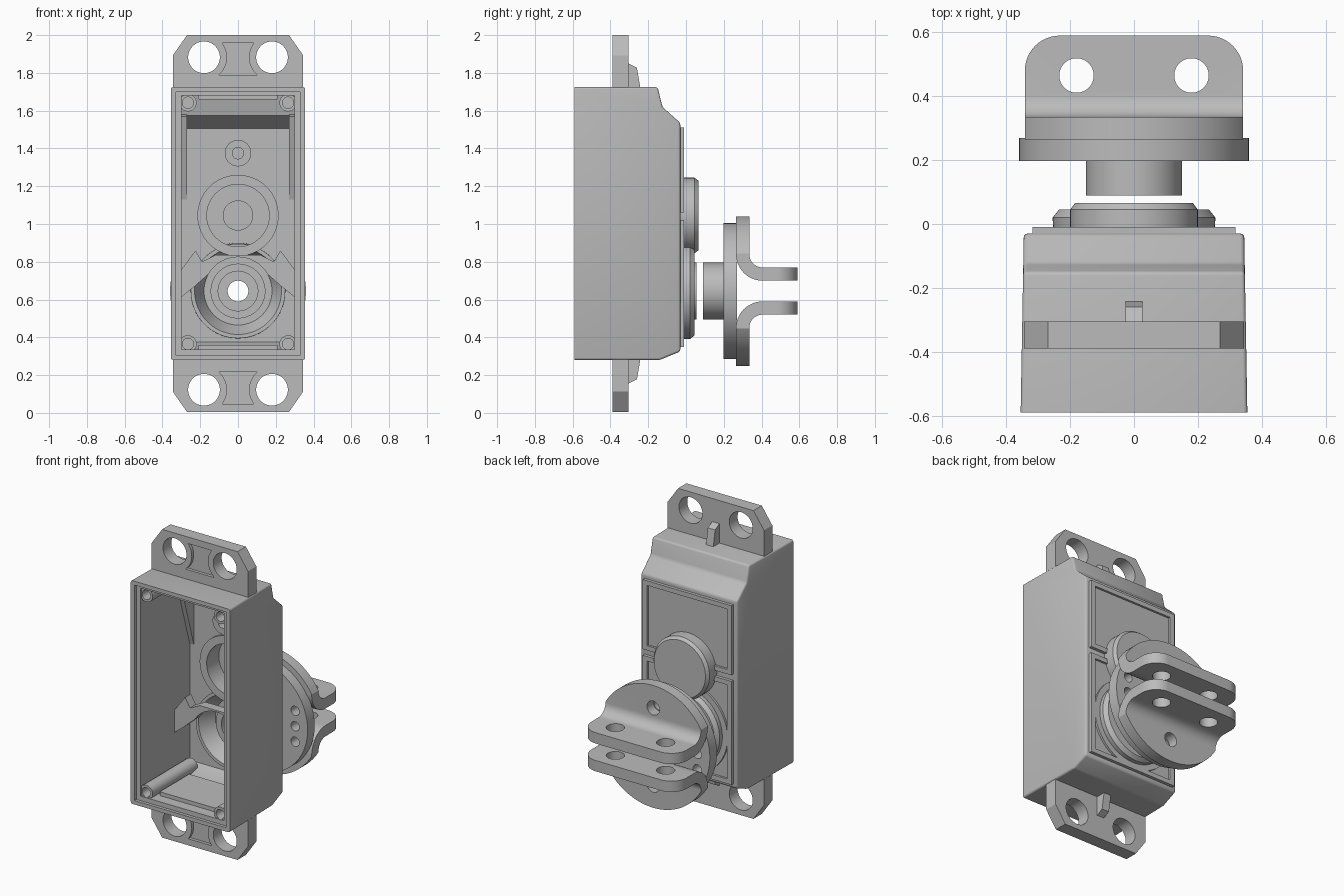
import bpy, bmesh
from math import sin, cos, pi, radians

cube = bpy.data.objects.get("Cube")
if cube:
    bpy.data.objects.remove(cube, do_unlink=True)

grey = bpy.data.materials.new("plain_grey")
grey.use_nodes = True
grey.diffuse_color = (0.5, 0.5, 0.5, 1)
grey.node_tree.nodes["Principled BSDF"].inputs["Base Color"].default_value = (0.5, 0.5, 0.5, 1)

HORN_Z, KNOB_Z, MID_Z = 0.645, 1.045, 1.0025


def finish(name, bm):
    bmesh.ops.remove_doubles(bm, verts=bm.verts, dist=1e-5)
    bmesh.ops.recalc_face_normals(bm, faces=bm.faces)
    me = bpy.data.meshes.new(name)
    bm.to_mesh(me)
    bm.free()
    me.materials.append(grey)
    ob = bpy.data.objects.new(name, me)
    bpy.context.collection.objects.link(ob)
    return ob


def prism(name, axis, pts, a, b):
    """Extrude a 2D outline from a to b along an axis."""
    place = {"x": lambda p, t: (t, p[0], p[1]),
             "y": lambda p, t: (p[0], t, p[1]),
             "z": lambda p, t: (p[0], p[1], t)}[axis]
    bm = bmesh.new()
    low, high = ([bm.verts.new(place(p, t)) for p in pts] for t in (a, b))
    bm.faces.new(low)
    bm.faces.new(high)
    for i in range(len(pts)):
        bm.faces.new((low[i - 1], low[i], high[i], high[i - 1]))
    return finish(name, bm)


def lathe(name, profile, x, z, n=64):
    """Turn a closed (radius, y) profile about an axis along y."""
    bm = bmesh.new()
    rings = [[bm.verts.new((x + r * cos(2 * pi * k / n), y, z + r * sin(2 * pi * k / n)))
              for r, y in profile] for k in range(n)]
    for k in range(n):
        a, b = rings[k - 1], rings[k]
        for j in range(len(profile)):
            bm.faces.new((a[j - 1], a[j], b[j], b[j - 1]))
    bmesh.ops.dissolve_degenerate(bm, dist=1e-6, edges=bm.edges)
    return finish(name, bm)


def arc(cx, cy, r, start, end, n=12):
    return [(cx + r * cos(radians(start + (end - start) * i / n)),
             cy + r * sin(radians(start + (end - start) * i / n))) for i in range(n + 1)]


def circle(cx, cy, r, n=48):
    return arc(cx, cy, r, 0, 360, n)[:-1]


def rect(x, z0, z1):
    return [(-x, z0), (x, z0), (x, z1), (-x, z1)]


def cut(ob, cutter, op="DIFFERENCE"):
    mod = ob.modifiers.new("cut", "BOOLEAN")
    mod.operation, mod.object, mod.solver = op, cutter, "EXACT"
    bpy.context.view_layer.objects.active = ob
    bpy.ops.object.modifier_apply(modifier=mod.name)
    bpy.data.objects.remove(cutter, do_unlink=True)


def drill(ob, axis, x, y, r, a, b):
    cut(ob, prism("cutter", axis, circle(x, y, r), a, b))


# Hollow case, slightly tapered and softened towards the back
case = prism("case", "x", [(-0.59, 0.28), (-0.14, 0.28), (-0.03, 0.325), (-0.03, 1.535),
                           (-0.125, 1.62), (-0.15, 1.725), (-0.59, 1.725)], -0.355, 0.355)
for v in case.data.vertices:
    v.co.x *= 1 - 0.05 * (v.co.y + 0.59)
bm = bmesh.new()
bm.from_mesh(case.data)
soft = [e for e in bm.edges if max(v.co.y for v in e.verts) > -0.2]
bmesh.ops.bevel(bm, geom=soft, offset=0.012, segments=3, profile=0.5, affect="EDGES")
bm.to_mesh(case.data)
bm.free()
cut(case, prism("cutter", "x", [(-0.7, 0.335), (-0.16, 0.335), (-0.065, 0.375), (-0.065, 1.505),
                                (-0.165, 1.575), (-0.19, 1.68), (-0.7, 1.68)], -0.3, 0.3))
cut(case, prism("cutter", "y", rect(0.328, 0.305, 1.7), -0.7, -0.57))

# Raised back panels with recessed fields
panels = []
for name, z0, z1 in (("upper_back_panel", 1.06, 1.51), ("lower_back_panel", 0.35, 1.02)):
    panel = prism(name, "y", rect(0.318, z0, z1), -0.035, -0.01)
    field = prism("cutter", "y", rect(0.285, z0 + 0.03, z1 - 0.03), -0.024, 0.1)
    drill(field, "y", 0, HORN_Z, 0.29, -0.2, 0.2)
    cut(panel, field)
    panels.append(panel)
for part in [case] + panels:
    drill(part, "y", 0, KNOB_Z, 0.18, -0.2, 0.2)
    drill(part, "y", 0, HORN_Z, 0.235, -0.2, 0.2)

# Round knob housing and shaft bearing in the back wall
lathe("gear_housing", [(0.165, -0.085), (0.215, -0.085), (0.215, -0.03), (0.2, -0.03),
                       (0.2, 0.045), (0.185, 0.065), (0, 0.065), (0, 0), (0.08, 0),
                       (0.08, 0.04), (0.165, 0.04)], 0, KNOB_Z)
lathe("shaft_bearing", [(0.23, -0.075), (0.25, -0.075), (0.255, 0.02), (0.235, 0.045),
                        (0.15, 0.045), (0.15, 0.055), (0.105, 0.055), (0.105, -0.02),
                        (0.145, -0.02), (0.145, 0.025), (0.18, 0.025)], 0, HORN_Z)

# Gear cover arch inside the case
right_wing = [(0.31, -0.04), (0.31, 0.1), (0.225, 0.215), (0.19, 0.155), (0.12, 0.19)]
outline = right_wing + [(-x, z) for x, z in reversed(right_wing)] \
    + [(-0.235, 0.02)] + arc(0, 0, 0.18, 150, 30) + [(0.235, 0.02)]
prism("gear_arch", "y", [(x, HORN_Z + z) for x, z in outline], -0.22, -0.16)

# Inner posts and ribs
for side, label in ((1, "left"), (-1, "right")):
    for z, back, level in ((0.365, -0.1, "lower"), (1.642, -0.165, "upper")):
        lathe(f"{level}_{label}_screw_post", [(0.03, -0.56), (0.046, -0.56), (0.046, back),
                                             (0, back), (0, -0.3), (0.03, -0.3)],
              side * 0.265, z, 24)
    prism(f"{label}_inner_rib", "x", [(-0.05, 1.08), (-0.05, 1.5), (-0.16, 1.58), (-0.2, 1.57)],
          side * 0.27, side * 0.31)
lathe("gear_pin_post", [(0.03, -0.16), (0.07, -0.16), (0.07, -0.05), (0, -0.05),
                        (0, -0.09), (0.03, -0.09)], 0, 1.375, 32)
prism("bottom_pad", "y", rect(0.21, 0.325, 0.36), -0.5, -0.2)
prism("top_pad", "y", rect(0.21, 1.66, 1.69), -0.5, -0.2)

# Mounting ears with holes, shallow pockets and a back rib
for s, label in ((1, "upper"), (-1, "lower")):
    def up(d):
        return MID_Z + s * d
    ear = prism(label + "_ear", "y", [(-0.345, up(0.7)), (0.345, up(0.7)), (0.345, up(0.89)),
                                      (0.27, up(0.9975)), (-0.27, up(0.9975)),
                                      (-0.345, up(0.89))], -0.39, -0.305)
    pocket = prism("cutter", "y", [(-0.13, up(0.785)), (0.13, up(0.785)),
                                   (0.13, up(0.955)), (-0.13, up(0.955))], -0.5, -0.37)
    for x in (-0.18, 0.18):
        drill(pocket, "y", x, up(0.88), 0.122, -0.6, 0)
    cut(ear, pocket)
    for x in (-0.18, 0.18):
        drill(ear, "y", x, up(0.88), 0.084, -0.6, 0)
    prism(label + "_ear_rib", "x", [(-0.31, up(0.71)), (-0.31, up(0.85)), (-0.26, up(0.825)),
                                    (-0.24, up(0.71))], -0.026, 0.026)

# Turning disc with its hollow shaft
disc = lathe("output_disc", [(0.055, 0.27), (0.36, 0.27), (0.36, 0.198), (0.15, 0.198),
                             (0.15, 0.09), (0.105, 0.09), (0.105, 0.15), (0.055, 0.15)],
             0, HORN_Z)
for side in (-1, 1):
    for dz in (-0.1, 0, 0.1):
        drill(disc, "y", side * 0.27, HORN_Z + dz, 0.03, 0.1, 0.4)
    drill(disc, "y", 0, HORN_Z + side * 0.25, 0.04, 0.1, 0.4)

# Pair of bent brackets on the disc
for s, label in ((1, "upper"), (-1, "lower")):
    bend = [(0.59, 0.055), (0.59, 0.125)] + arc(0.405, 0.195, 0.07, 270, 180) \
        + [(0.335, 0.42), (0.265, 0.42)] + arc(0.405, 0.195, 0.14, 180, 270)
    bracket = prism(label + "_bracket", "x", [(y, HORN_Z + s * z) for y, z in bend], -0.342, 0.342)
    cut(bracket, prism("cutter", "y", circle(0, HORN_Z, 0.396, 96), 0, 1), "INTERSECT")
    corners = [(-0.4, 0.1), (0.4, 0.1), (0.4, 0.4), (0.342, 0.4)] \
        + arc(0.232, 0.48, 0.11, 0, 90) + arc(-0.232, 0.48, 0.11, 90, 180) \
        + [(-0.342, 0.4), (-0.4, 0.4)]
    cut(bracket, prism("cutter", "z", corners, 0, 1.5), "INTERSECT")
    for x in (-0.18, 0.18):
        drill(bracket, "z", x, 0.465, 0.054, 0.3, 1)
    drill(bracket, "y", 0, HORN_Z + s * 0.25, 0.045, 0.2, 0.4)

# Smooth round surfaces, keep hard edges
meshes = [o for o in bpy.context.scene.objects if o.type == "MESH"]
for ob in meshes:
    ob.select_set(True)
bpy.context.view_layer.objects.active = meshes[0]
bpy.ops.object.shade_smooth_by_angle(angle=radians(30))
